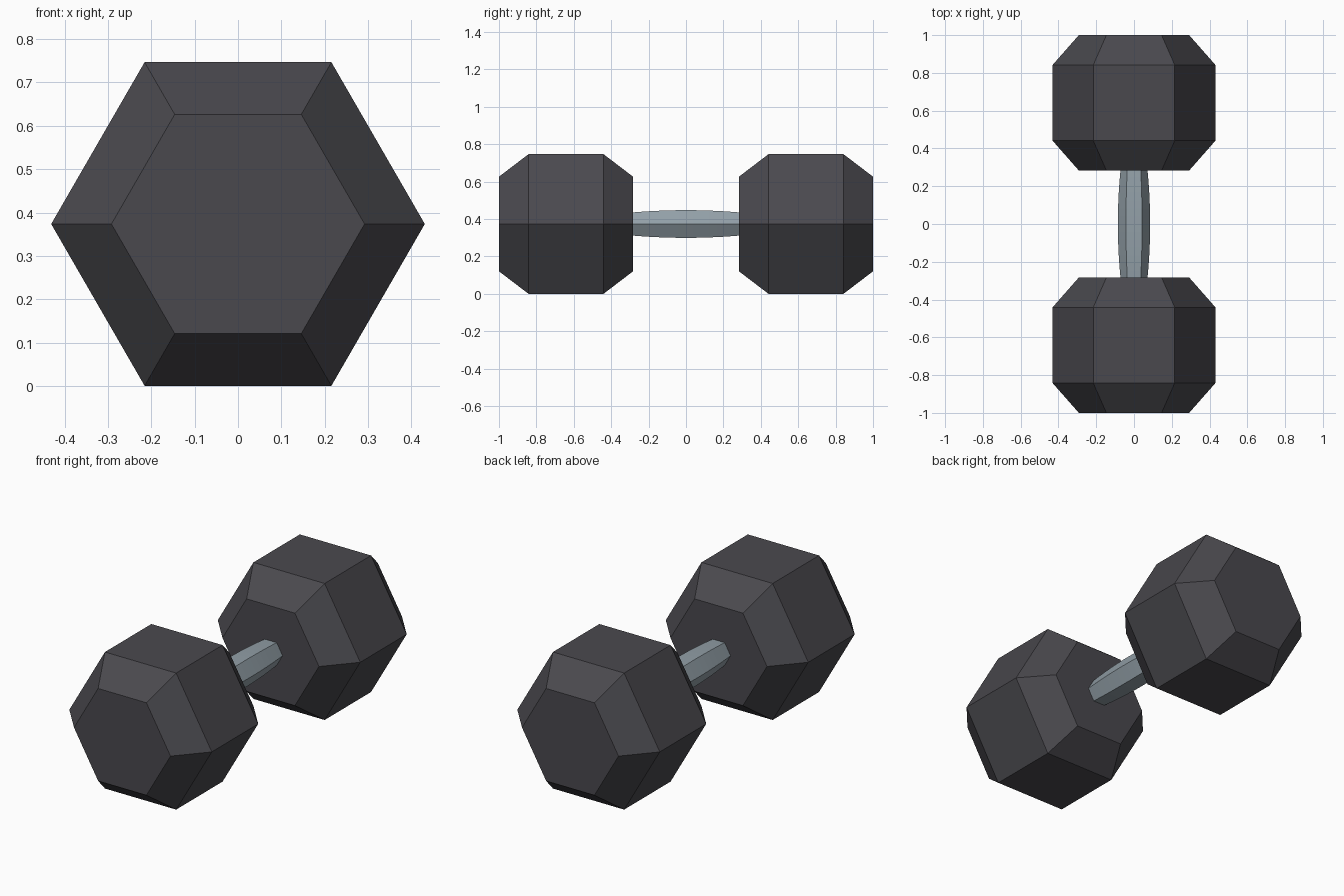
import bpy, bmesh, math

if "Cube" in bpy.data.objects:
    bpy.data.objects.remove(bpy.data.objects["Cube"])

CENTRE_Z = 0.3735


def material(name, rgb):
    m = bpy.data.materials.new(name)
    m.diffuse_color = (*rgb, 1)
    m.use_nodes = True
    m.node_tree.nodes["Principled BSDF"].inputs["Base Color"].default_value = m.diffuse_color
    return m


def hex_loft(name, profile, mat):
    """Hexagonal solid along y from (y, corner radius) stations."""
    bm = bmesh.new()
    rings = []
    for y, r in profile:
        rings.append([bm.verts.new((r * math.cos(i * math.pi / 3), y,
                                    CENTRE_Z + r * math.sin(i * math.pi / 3)))
                      for i in range(6)])
    for a, b in zip(rings, rings[1:]):
        for i in range(6):
            j = (i + 1) % 6
            bm.faces.new((a[i], a[j], b[j], b[i]))
    bm.faces.new(rings[0])
    bm.faces.new(rings[-1])
    bmesh.ops.recalc_face_normals(bm, faces=bm.faces)
    mesh = bpy.data.meshes.new(name)
    bm.to_mesh(mesh)
    bm.free()
    mesh.materials.append(mat)
    obj = bpy.data.objects.new(name, mesh)
    bpy.context.collection.objects.link(obj)
    return obj


rubber = material("dark_rubber", (0.068, 0.066, 0.076))
steel = material("grey_steel", (0.29, 0.35, 0.39))

# Two chamfered hexagonal weights
head = [(0.283, 0.292), (0.441, 0.431), (0.842, 0.431), (1.0, 0.292)]
for side, label in ((-1, "front_weight"), (1, "back_weight")):
    hex_loft(label, [(side * y, r) for y, r in head], rubber)

# Hexagonal grip, gently swollen in the middle
STEPS = 14
grip = []
for k in range(STEPS + 1):
    t = 2 * k / STEPS - 1
    grip.append((0.29 * t, 0.0855 - 0.0145 * t * t))
hex_loft("handle", grip, steel)
